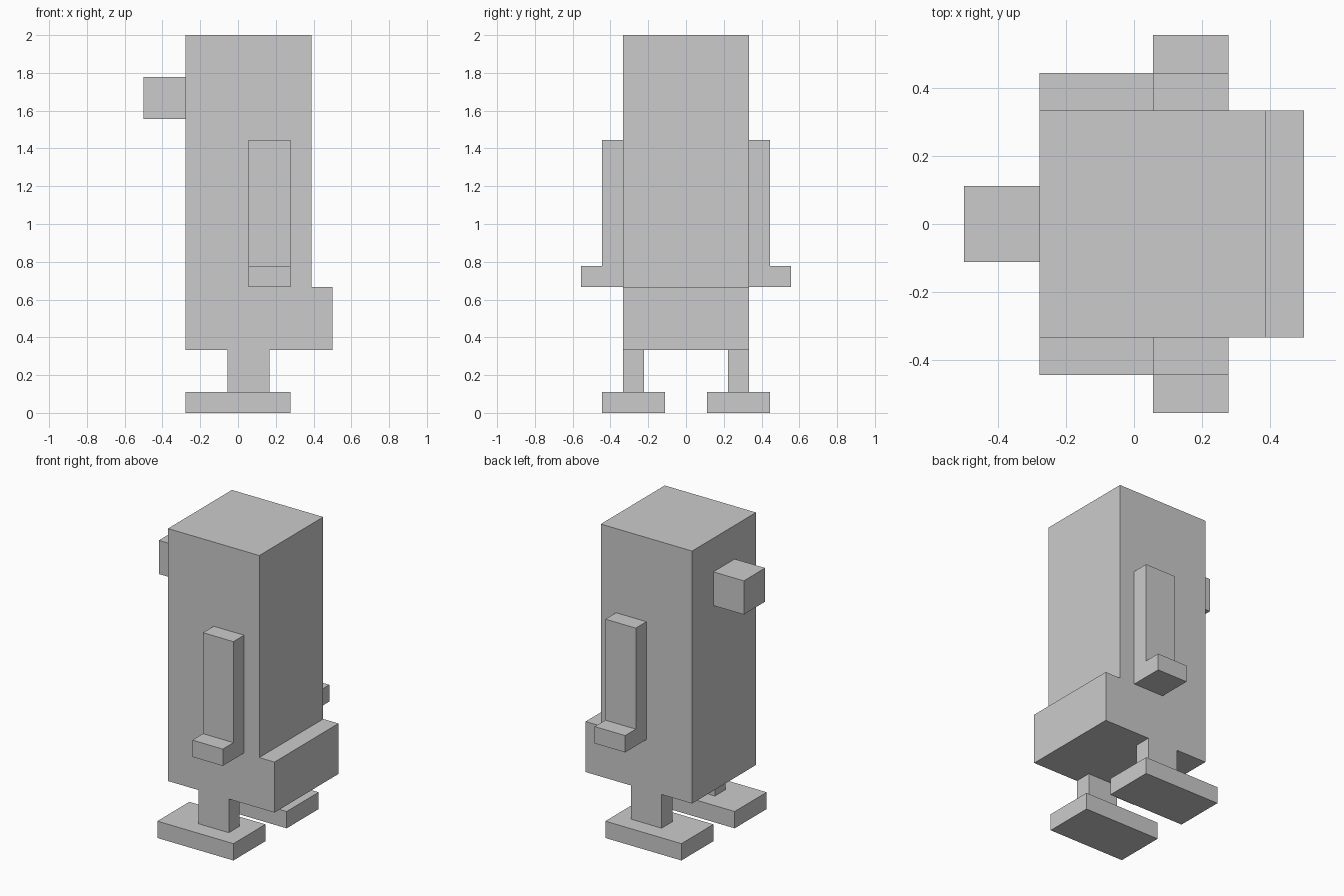
import bpy
import bmesh
from mathutils import Vector

if "Cube" in bpy.data.objects:
    bpy.data.objects.remove(bpy.data.objects["Cube"])

U = 2 / 18  # one block of the voxel grid


def prism(name, outline, axis, lo, hi, mirrored=False):
    """Extrude a flat outline (in blocks) along axis from lo to hi."""
    bm = bmesh.new()
    if axis == 'Y':      # outline is (x, z)
        pts = [Vector((a, lo, b)) for a, b in outline]
        step = Vector((0, hi - lo, 0))
    else:                # outline is (y, z)
        pts = [Vector((lo, a, b)) for a, b in outline]
        step = Vector((hi - lo, 0, 0))
    face = bm.faces.new([bm.verts.new(p * U) for p in pts])
    ext = bmesh.ops.extrude_face_region(bm, geom=[face], use_keep_orig=True)
    moved = [g for g in ext['geom'] if isinstance(g, bmesh.types.BMVert)]
    bmesh.ops.translate(bm, verts=moved, vec=step * U)
    bmesh.ops.recalc_face_normals(bm, faces=bm.faces)
    mesh = bpy.data.meshes.new(name)
    bm.to_mesh(mesh)
    bm.free()
    obj = bpy.data.objects.new(name, mesh)
    bpy.context.collection.objects.link(obj)
    if mirrored:
        mod = obj.modifiers.new("Mirror", 'MIRROR')
        mod.use_axis = (False, True, False)
        mod.use_mirror_merge = False
    return obj


def rect(a0, a1, b0, b1):
    return [(a0, b0), (a1, b0), (a1, b1), (a0, b1)]


# Tall body with the stepped tail in one side profile
prism("body_and_tail",
      [(-2.5, 3), (4.5, 3), (4.5, 6), (3.5, 6), (3.5, 18), (-2.5, 18)],
      'Y', -3, 3)

# Beak
prism("beak", rect(-4.5, -2.5, 14, 16), 'Y', -1, 1)

# Wings with flared tips
prism("wings", [(3, 6), (5, 6), (5, 7), (4, 7), (4, 13), (3, 13)],
      'X', 0.5, 2.5, mirrored=True)

# Legs, flush with the body sides
prism("legs", rect(-0.5, 1.5, 1, 3), 'Y', 2, 3, mirrored=True)

# Flat feet
prism("feet", rect(-2.5, 2.5, 0, 1), 'Y', 1, 4, mirrored=True)
